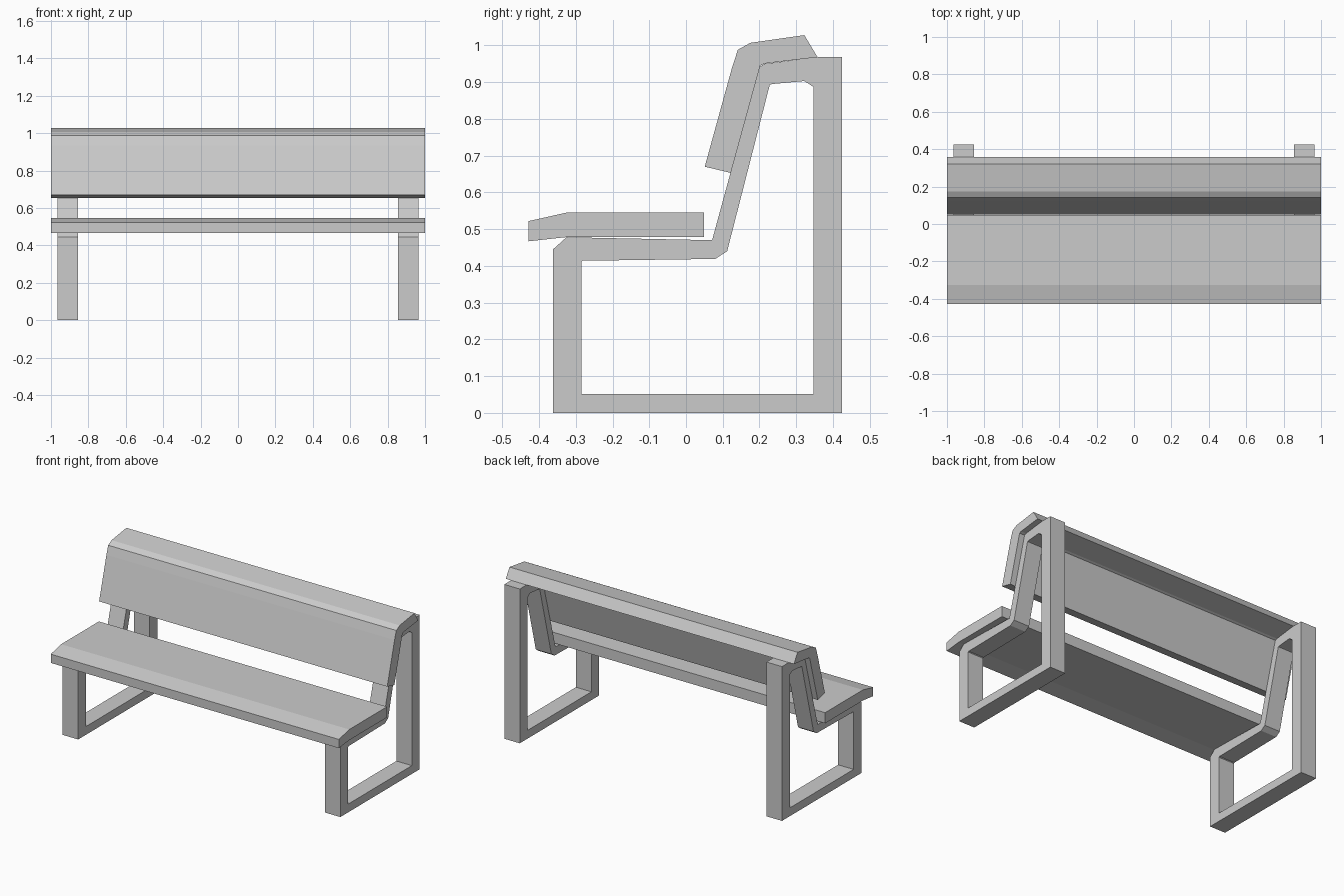
import bpy, bmesh

if "Cube" in bpy.data.objects:
    bpy.data.objects.remove(bpy.data.objects["Cube"])


def extrude_profile(name, x0, x1, outer, inner=None):
    """Extrude a (y, z) outline along x; a matching inner loop makes it a hollow ring."""
    bm = bmesh.new()

    def loop(points, x):
        return [bm.verts.new((x, y, z)) for y, z in points]

    def bridge(a, b):
        n = len(a)
        for i in range(n):
            j = (i + 1) % n
            bm.faces.new((a[i], a[j], b[j], b[i]))

    o0, o1 = loop(outer, x0), loop(outer, x1)
    bridge(o0, o1)
    if inner:
        i0, i1 = loop(inner, x0), loop(inner, x1)
        bridge(i1, i0)
        bridge(o1, i1)
        bridge(i0, o0)
    else:
        bm.faces.new(o0)
        bm.faces.new(o1)
    bmesh.ops.recalc_face_normals(bm, faces=bm.faces)
    mesh = bpy.data.meshes.new(name)
    bm.to_mesh(mesh)
    bm.free()
    obj = bpy.data.objects.new(name, mesh)
    bpy.context.collection.objects.link(obj)
    return obj


# Seat plank with a drooped front edge
extrude_profile("seat", -1, 1, [
    (-0.428, 0.467), (-0.328, 0.478), (0.049, 0.478),
    (0.049, 0.545), (-0.325, 0.545), (-0.428, 0.522)])

# Backrest folding over the top of the frames
extrude_profile("backrest", -1, 1, [
    (0.051, 0.670), (0.124, 0.935), (0.141, 0.988), (0.175, 1.007),
    (0.322, 1.028), (0.358, 0.968), (0.215, 0.951), (0.202, 0.945),
    (0.122, 0.653)])

# Closed side frames, one loop per end
frame_outer = [
    (-0.362, 0), (0.425, 0), (0.425, 0.968), (0.355, 0.968), (0.215, 0.95),
    (0.2, 0.942), (0.071, 0.47), (0.068, 0.47), (-0.325, 0.478), (-0.362, 0.445)]
frame_inner = [
    (-0.285, 0.052), (0.347, 0.052), (0.347, 0.887), (0.322, 0.903), (0.235, 0.895),
    (0.228, 0.893), (0.112, 0.44), (0.08, 0.419), (-0.281, 0.414), (-0.285, 0.41)]
for side, x in (("left", -0.91), ("right", 0.91)):
    extrude_profile(side + "_frame", x - 0.054, x + 0.054, frame_outer, frame_inner)
